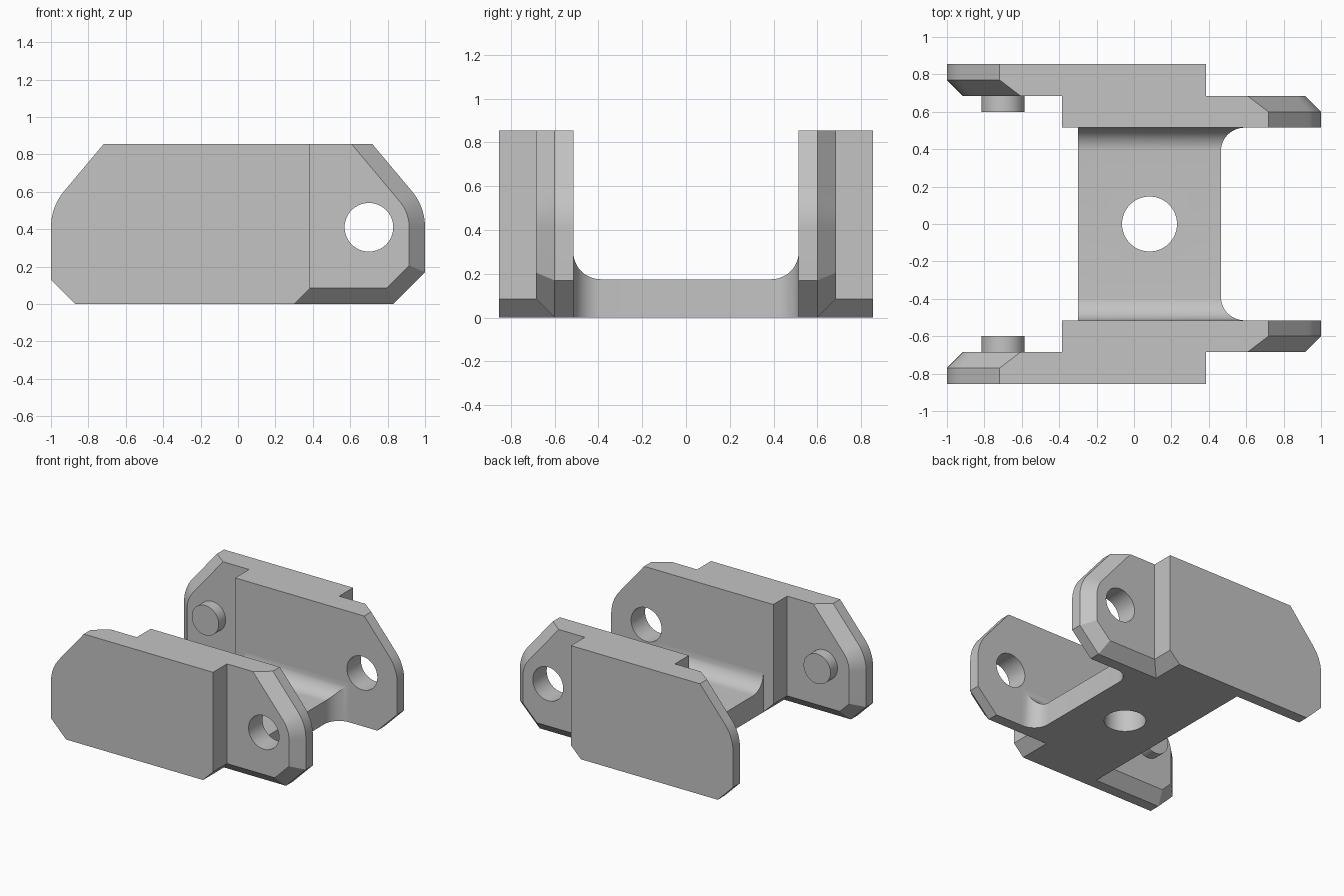
import bpy, bmesh, math
from mathutils import Matrix

cube = bpy.data.objects.get("Cube")
if cube:
    bpy.data.objects.remove(cube, do_unlink=True)

grey = bpy.data.materials.new("plain_grey")
grey.use_nodes = True
GREY = (0.55, 0.55, 0.55, 1)
grey.diffuse_color = GREY
grey.node_tree.nodes["Principled BSDF"].inputs["Base Color"].default_value = GREY

# Shared sizes
TOP = 0.855
INNER, MID, OUTER = 0.515, 0.685, 0.855     # wall planes in y
BEVEL = 0.085
STEP = 0.385                                # where the wall changes plane
EYE_X, EYE_Z = 0.70, 0.41                   # pivot centre


def finish(name, bm):
    """Turn a bmesh into a shaded object."""
    bmesh.ops.remove_doubles(bm, verts=bm.verts, dist=0.0001)
    bmesh.ops.recalc_face_normals(bm, faces=bm.faces)
    mesh = bpy.data.meshes.new(name)
    bm.to_mesh(mesh)
    bm.free()
    mesh.materials.append(grey)
    obj = bpy.data.objects.new(name, mesh)
    bpy.context.collection.objects.link(obj)
    return obj


def loft(name, layers):
    """Skin a list of equal-length point loops and cap both ends."""
    bm = bmesh.new()
    rings = [[bm.verts.new(p) for p in layer] for layer in layers]
    count = len(rings[0])
    for a, b in zip(rings, rings[1:]):
        for i in range(count):
            j = (i + 1) % count
            bm.faces.new((a[i], a[j], b[j], b[i]))
    bm.faces.new(rings[0])
    bm.faces.new(rings[-1])
    return finish(name, bm)


def cylinder(name, centre, radius, depth, along_y):
    bm = bmesh.new()
    turn = Matrix.Rotation(math.pi / 2, 4, 'X') if along_y else Matrix()
    bmesh.ops.create_cone(bm, cap_ends=True, segments=64, radius1=radius,
                          radius2=radius, depth=depth,
                          matrix=Matrix.Translation(centre) @ turn)
    return finish(name, bm)


def drill(obj, cutter):
    mod = obj.modifiers.new("hole", 'BOOLEAN')
    mod.operation = 'DIFFERENCE'
    mod.solver = 'EXACT'
    mod.object = cutter
    bpy.context.view_layer.objects.active = obj
    bpy.ops.object.modifier_apply(modifier=mod.name)
    bpy.data.objects.remove(cutter, do_unlink=True)


def outline(corner, inset):
    """Side outline of one wall half, in x and z, with its end drawn in by inset."""
    radius = 1 - EYE_X - inset
    slope = math.radians(40)
    s, c = math.sin(slope), math.cos(slope)
    run = (TOP - EYE_Z - radius * s) / c
    pts = [(-STEP, BEVEL), (-STEP, TOP),
           (EYE_X + radius * c - run * s, TOP)]
    for i in range(11):
        a = slope * (1 - i / 10)
        pts.append((EYE_X + radius * math.cos(a), EYE_Z + radius * math.sin(a)))
    diagonal = 1 - corner - inset * math.sqrt(2)
    pts += [(1 - inset, 1 - inset - diagonal), (diagonal + inset, inset)]
    foot = STEP - BEVEL
    pts += [(foot + inset, inset), (foot, 0), (-foot, 0)]
    return pts


def wall(name, corner, side, flip):
    """Wall half with a bevelled rounded end; flip makes the outer half."""
    layers = []
    for y, inset in ((INNER, 0), (MID - BEVEL, 0), (MID, BEVEL)):
        yy = 2 * MID - y if flip else y
        layers.append([(-x if flip else x, yy * side, z)
                       for x, z in outline(corner, inset)])
    return loft(name, layers)


parts = []
for side, label in ((-1, "front"), (1, "back")):
    # Inner half with the pivot hole
    inner = wall(label + "_inner_wall", 0.17, side, False)
    drill(inner, cylinder("hole_cutter", (EYE_X, side * 0.6, EYE_Z), 0.13, 0.5, True))
    # Outer half with the pivot pin
    outer = wall(label + "_outer_wall", 0.13, side, True)
    pin = cylinder(label + "_pin", (-EYE_X, side * 0.645, EYE_Z), 0.115, 0.09, True)
    parts += [inner, outer, pin]

# Floor whose top and open edge sweep up into the walls
FILLET = 0.125
half = [(INNER - FILLET + FILLET * math.sin(a), FILLET * (1 - math.cos(a)))
        for a in (math.pi / 2 * i / 12 for i in range(13))]
sections = [(-y, f) for y, f in reversed(half)] + half
floor = loft("floor", [[(-0.3, y, 0), (0.465 + f, y, 0),
                        (0.465 + f, y, 0.175 + f), (-0.3, y, 0.175 + f)]
                       for y, f in sections])
drill(floor, cylinder("hole_cutter", (0.083, 0, 0.1), 0.147, 0.6, False))
parts.append(floor)

# Smooth the round faces, keep the edges crisp
bpy.ops.object.select_all(action='DESELECT')
for obj in parts:
    obj.select_set(True)
bpy.context.view_layer.objects.active = floor
bpy.ops.object.shade_smooth_by_angle(angle=math.radians(25))
